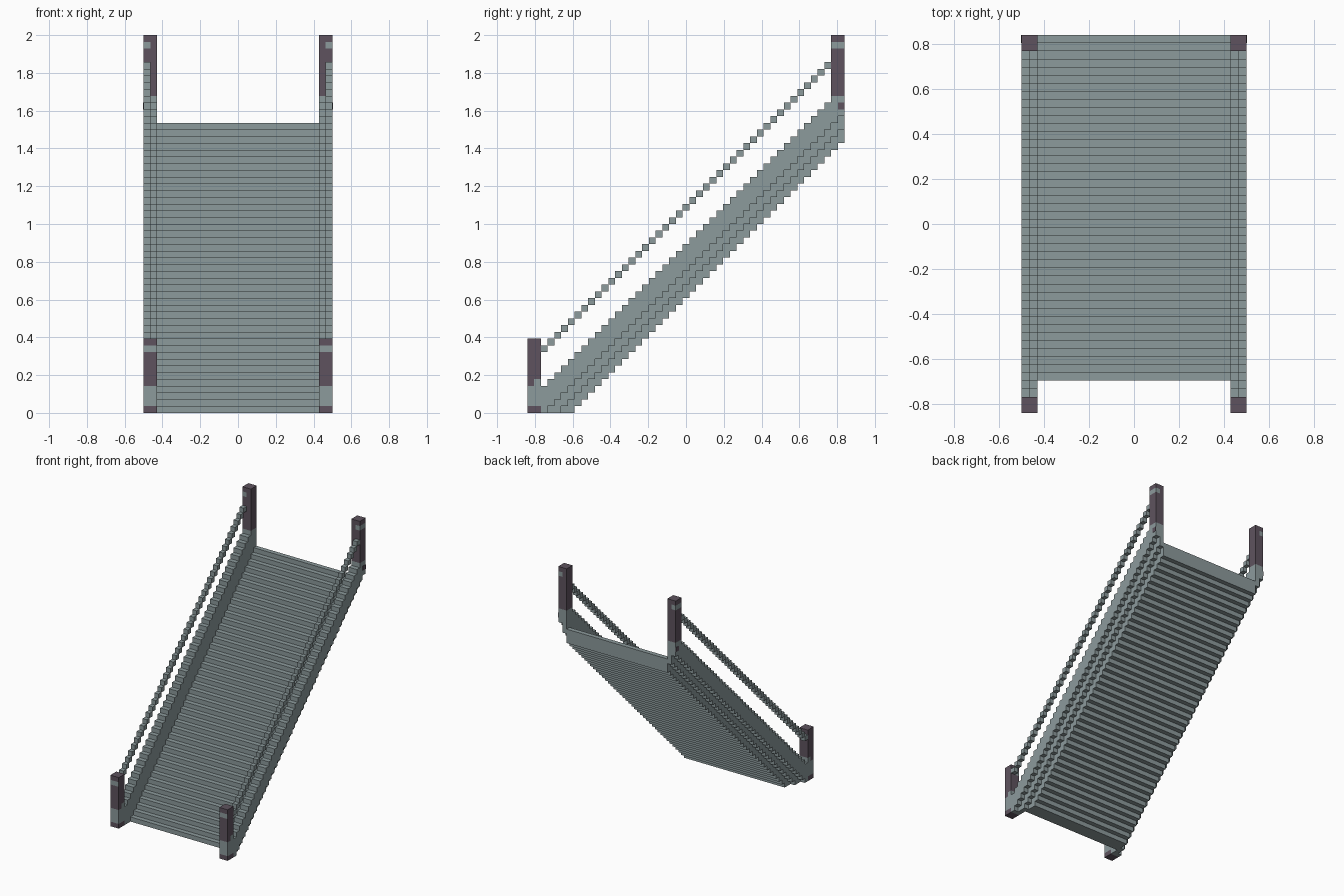
import bpy
import bmesh
from mathutils import Vector

cube = bpy.data.objects.get("Cube")
if cube:
    bpy.data.objects.remove(cube, do_unlink=True)

# Block grid: one unit is one small cube, 28 wide, 47 deep, 56 tall
V = 1 / 28
WIDE, DEEP = 28, 47


def material(name, color):
    m = bpy.data.materials.new(name)
    m.use_nodes = True
    m.diffuse_color = color
    m.node_tree.nodes["Principled BSDF"].inputs["Base Color"].default_value = color
    return m


STONE = material("grey_green_stone", (0.265, 0.325, 0.333, 1))
POST = material("dark_plum_post", (0.112, 0.086, 0.112, 1))


def place(p):
    """Grid position to model position."""
    return Vector(((p[0] - WIDE / 2) * V, (p[1] - DEEP / 2) * V, p[2] * V))


def finish(name, bm, mats):
    bmesh.ops.recalc_face_normals(bm, faces=bm.faces)
    for v in bm.verts:
        v.co = place(v.co)
    mesh = bpy.data.meshes.new(name)
    bm.to_mesh(mesh)
    bm.free()
    for m in mats:
        mesh.materials.append(m)
    ob = bpy.data.objects.new(name, mesh)
    bpy.context.collection.objects.link(ob)
    return ob


def add_box(bm, lo, hi):
    lo, hi = Vector(lo), Vector(hi)
    verts = bmesh.ops.create_cube(bm, size=1)["verts"]
    for v in verts:
        v.co = Vector((a * b for a, b in zip(v.co, hi - lo))) + (lo + hi) / 2


def stepped_slab(name, x0, x1, start, low, high):
    """Stepped side profile between two height rules, extruded across x."""
    top, bottom = [], []
    for j in range(start, DEEP):
        top += [(j, high(j)), (j + 1, high(j))]
        bottom += [(j, low(j)), (j + 1, low(j))]
    outline = []
    for p in top + bottom[::-1]:
        if not outline or outline[-1] != p:
            outline.append(p)
    bm = bmesh.new()
    face = bm.faces.new([bm.verts.new((x0, y, z)) for y, z in outline])
    grown = bmesh.ops.extrude_face_region(bm, geom=[face])["geom"]
    for v in grown:
        if isinstance(v, bmesh.types.BMVert):
            v.co.x = x1
    bm.faces.ensure_lookup_table()
    finish(name, bm, [STONE])


def post(name, x0, y0, z0, z1, cuts, is_stone):
    """Square post, cut into bands and coloured by rule."""
    bm = bmesh.new()
    add_box(bm, (x0, y0, z0), (x0 + 2, y0 + 2, z1))
    planes = [((0, 0, z), (0, 0, 1)) for z in cuts]
    planes += [((x0 + 1, 0, 0), (1, 0, 0)), ((0, y0 + 1, 0), (0, 1, 0))]
    for co, no in planes:
        geom = bm.verts[:] + bm.edges[:] + bm.faces[:]
        bmesh.ops.bisect_plane(bm, geom=geom, plane_co=co, plane_no=no)
    bm.normal_update()
    for f in bm.faces:
        f.material_index = int(is_stone(f.calc_center_median(), f.normal))
    finish(name, bm, [POST, STONE])


def front_rule(c, n):
    if 1 < c.z < 4:
        return True
    if 4 < c.z < 5:
        return c.y > 1
    return 9 < c.z < 10 and abs(n.y) > 0.5


def back_rule(c, n):
    return 54 < c.z < 55 and abs(c.x - WIDE / 2) > 13


# Stair flight
stepped_slab("stair_flight", 2, 26, 4, lambda j: max(0, j - 6), lambda j: j - 3)

for side, outer, inner, px in (("right", 0, 1, 0), ("left", 27, 26, 26)):
    # Side walls, the outer layer sitting higher underneath
    wall_top = lambda j: min(j + 2, 47)
    stepped_slab(side + "_outer_wall", outer, outer + 1, 2,
                 lambda j: max(0, j - 2), wall_top)
    stepped_slab(side + "_inner_wall", inner, inner + 1, 2,
                 lambda j: max(0, j - 4), wall_top)

    # Handrail of diagonal blocks
    bm = bmesh.new()
    for j in range(2, 45):
        add_box(bm, (outer, j, j + 7), (outer + 1, j + 1, j + 8))
    finish(side + "_handrail", bm, [STONE])

    # Posts
    post(side + "_front_post", px, 0, 0, 11, (1, 4, 5, 9, 10), front_rule)
    post(side + "_back_post", px, 45, 47, 56, (54, 55), back_rule)

    # Dark inlay below the back post
    bm = bmesh.new()
    face_x = 0 if side == "right" else WIDE
    add_box(bm, (face_x - 0.05, 46, 45), (face_x + 0.05, 47, 46))
    finish(side + "_post_inlay", bm, [POST])
